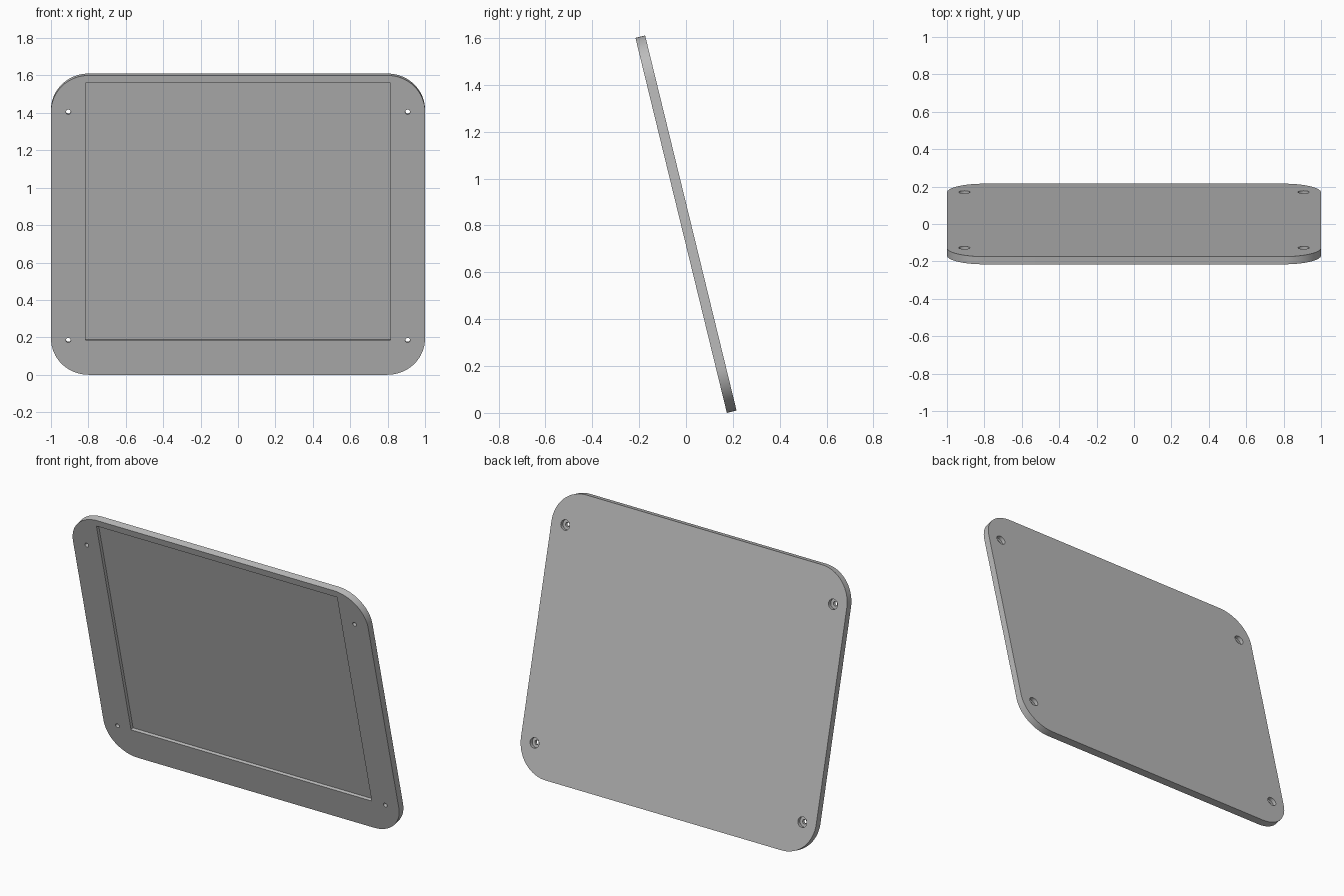
import bpy, bmesh, math
from mathutils import Matrix, Vector

cube = bpy.data.objects.get("Cube")
if cube:
    bpy.data.objects.remove(cube, do_unlink=True)

W, H, T = 2.0, 1.647, 0.0425      # panel width, height, thickness
RADIUS, TILT = 0.2, math.radians(13.7)

grey = bpy.data.materials.new("plain grey")
grey.use_nodes = True
grey.diffuse_color = (0.5, 0.5, 0.5, 1)
grey.node_tree.nodes["Principled BSDF"].inputs["Base Color"].default_value = (0.5, 0.5, 0.5, 1)


def extrude_profile(name, points, y0, y1):
    """Solid made from an outline in x and z, running from y0 to y1."""
    bm = bmesh.new()
    face = bm.faces.new([bm.verts.new((x, y0, z)) for x, z in points])
    result = bmesh.ops.extrude_face_region(bm, geom=[face])
    moved = [v for v in result["geom"] if isinstance(v, bmesh.types.BMVert)]
    bmesh.ops.translate(bm, verts=moved, vec=Vector((0, y1 - y0, 0)))
    bmesh.ops.recalc_face_normals(bm, faces=bm.faces)
    mesh = bpy.data.meshes.new(name)
    bm.to_mesh(mesh)
    bm.free()
    mesh.materials.append(grey)
    obj = bpy.data.objects.new(name, mesh)
    bpy.context.collection.objects.link(obj)
    return obj


def arc(cx, cz, r, start, sweep, steps):
    return [(cx + r * math.cos(start + sweep * i / steps),
             cz + r * math.sin(start + sweep * i / steps)) for i in range(steps + 1)]


def cut(target, cutter):
    cutter.hide_render = True
    mod = target.modifiers.new("cut", "BOOLEAN")
    mod.operation, mod.solver, mod.object = "DIFFERENCE", "EXACT", cutter
    bpy.context.view_layer.objects.active = target
    bpy.ops.object.modifier_apply(modifier=mod.name)
    bpy.data.objects.remove(cutter, do_unlink=True)


# Rounded panel
outline = []
corners = [(1, 1), (-1, 1), (-1, -1), (1, -1)]
for i, (sx, sz) in enumerate(corners):
    outline += arc(sx * (W / 2 - RADIUS), H / 2 + sz * (H / 2 - RADIUS),
                   RADIUS, i * math.pi / 2, math.pi / 2, 16)
panel = extrude_profile("panel", outline, 0, T)

# Shallow rectangular recess in the front
recess = [(-0.815, 0.19), (0.815, 0.19), (0.815, 1.606), (-0.815, 1.606)]
cut(panel, extrude_profile("recess_cutter", recess, -0.05, 0.02))

# Screw holes with wider bores at the back
for sx in (-1, 1):
    for z in (0.19, 1.446):
        for r, y0 in ((0.013, -0.05), (0.03, 0.02)):
            circle = arc(sx * 0.907, z, r, 0, math.tau, 32)[:-1]
            cut(panel, extrude_profile("hole_cutter", circle, y0, T + 0.05))

# Lean the panel forward and centre it
shift = (H * math.sin(TILT) - T * math.cos(TILT)) / 2
panel.data.transform(Matrix.Translation((0, shift, 0)) @ Matrix.Rotation(TILT, 4, "X"))

bpy.ops.object.select_all(action="DESELECT")
panel.select_set(True)
bpy.context.view_layer.objects.active = panel
bpy.ops.object.shade_smooth_by_angle(angle=math.radians(30))
